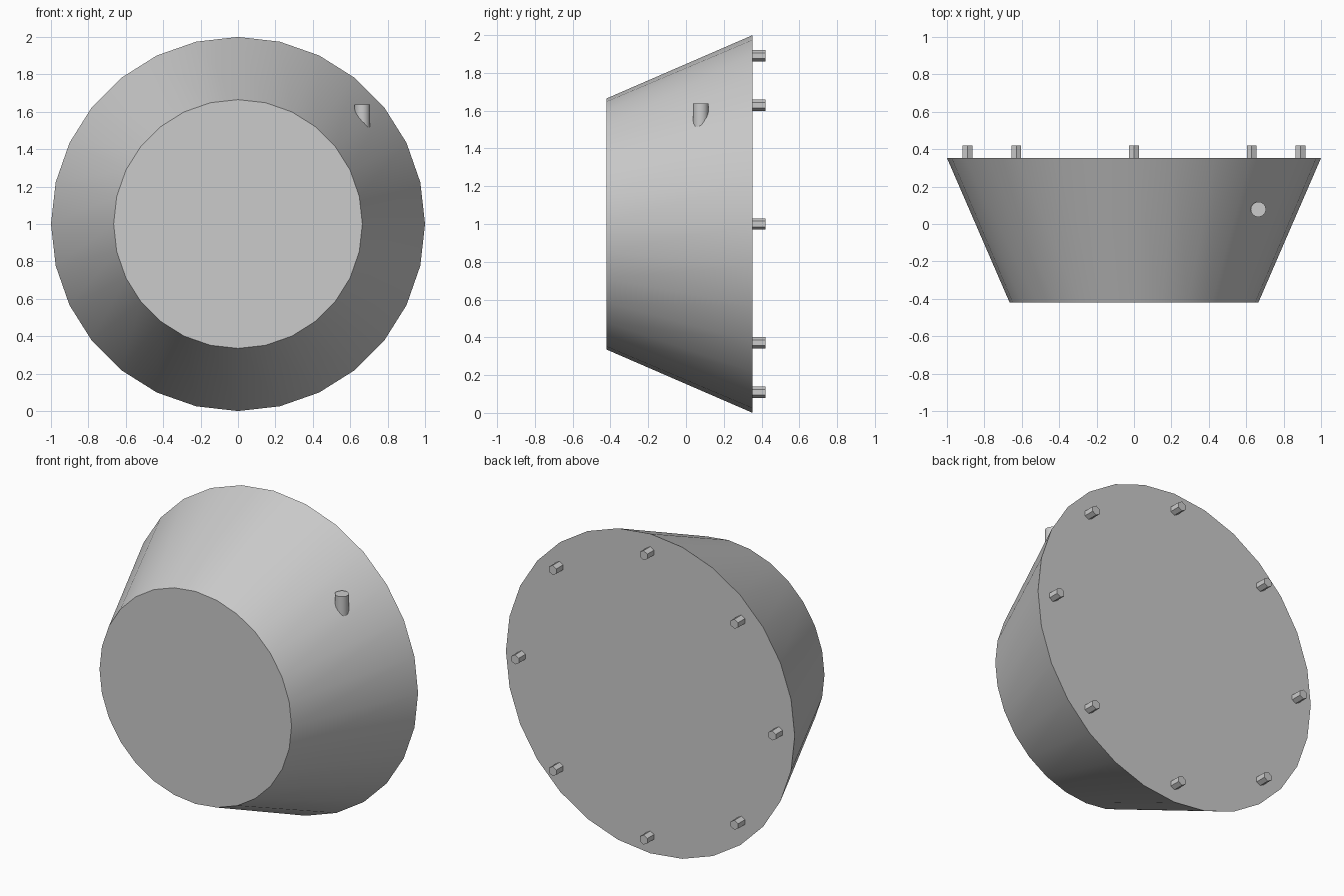
import bpy
from math import sin, cos, pi, radians

if "Cube" in bpy.data.objects:
    bpy.data.objects.remove(bpy.data.objects["Cube"])


def tapered(name, sides, r1, r2, start, length, along_y=True):
    """Capped cone or cylinder running from start along +y or +z."""
    x, y, z = start
    loc = (x, y + length / 2, z) if along_y else (x, y, z + length / 2)
    rot = (-pi / 2, 0, 0) if along_y else (0, 0, 0)
    bpy.ops.mesh.primitive_cone_add(vertices=sides, radius1=r1, radius2=r2,
                                    depth=length, location=loc, rotation=rot)
    ob = bpy.context.object
    ob.name = name
    bpy.ops.object.shade_smooth_by_angle(angle=radians(35))
    return ob


# Main tapered body, wide end at the back
tapered("body", 28, 0.665, 1.0, (0, -0.42, 1), 0.773)

# Ring of eight pegs on the back face
for i in range(8):
    a = i * pi / 4
    tapered(f"back_peg_{i + 1}", 6, 0.03, 0.03,
            (0.89 * cos(a), 0.33, 1 + 0.89 * sin(a)), 0.09)

# Small upright stub on the upper right of the slope
tapered("side_stub", 16, 0.041, 0.041, (0.665, 0.078, 1.45), 0.188, along_y=False)
